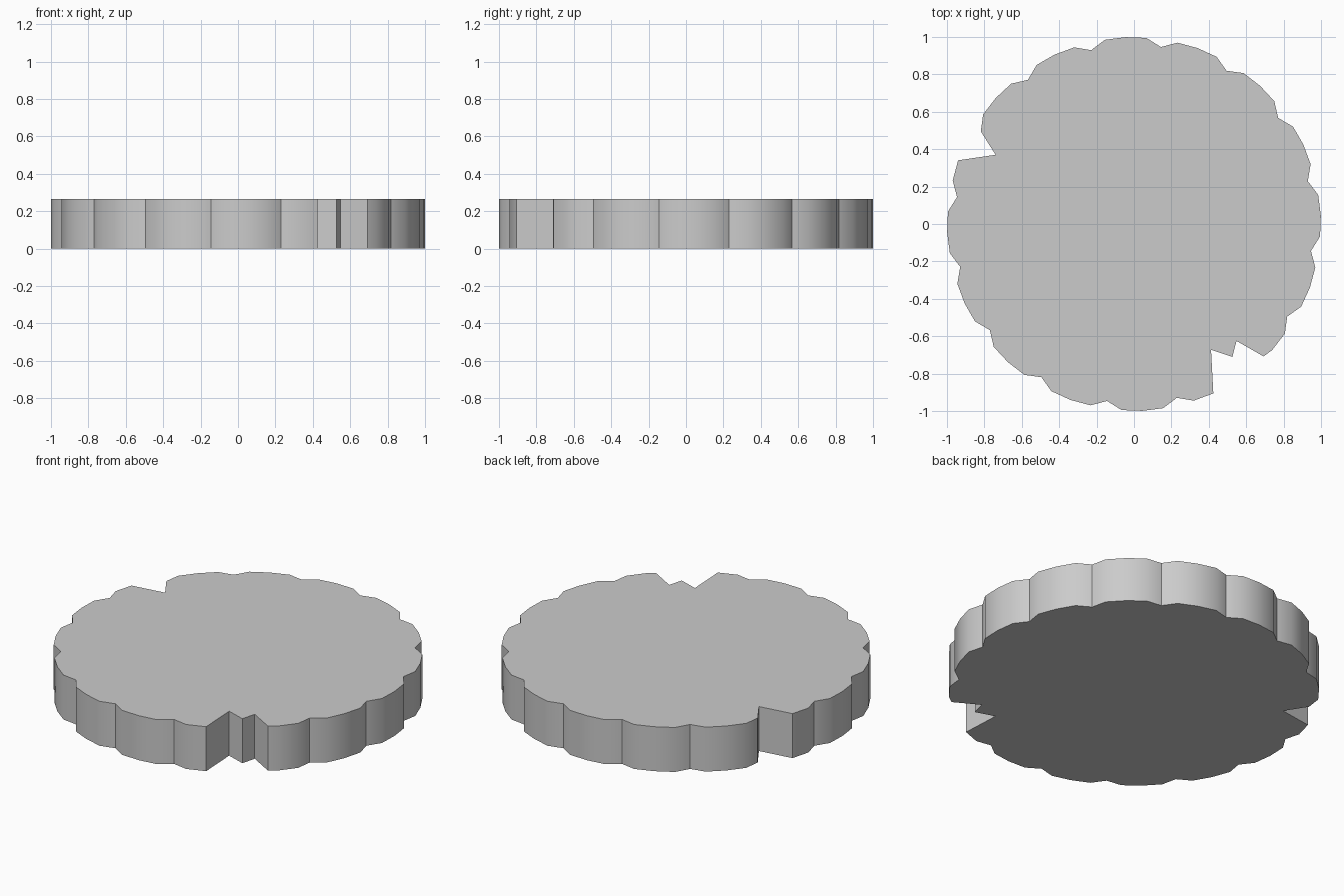
import bpy, bmesh, math

if "Cube" in bpy.data.objects:
    bpy.data.objects.remove(bpy.data.objects["Cube"])

HEIGHT = 0.265
SCALLOPS = 16
STEP = 360 / SCALLOPS
FIRST = 2.6  # angle of the first scallop crest


def polar(radius, degrees):
    a = math.radians(degrees)
    return (radius * math.cos(a), radius * math.sin(a))


# Bites taken from the rim: (start angle, end angle, replacement points)
bites = [
    (150, 159, [(-0.74, 0.37)]),
    (296, 316, [(0.412, -0.672), (0.526, -0.71), (0.548, -0.625), (0.693, -0.708)]),
]

# Scalloped rim: shoulder, crest, shoulder, notch
rim = []
for i in range(SCALLOPS):
    crest = FIRST + i * STEP
    for offset, radius in ((-6.4, 0.997), (0, 1.0), (6.4, 0.997), (11.25, 0.957)):
        angle = crest + offset
        if not any(a < angle % 360 < b for a, b, pts in bites):
            rim.append((angle, polar(radius, angle)))
for start, end, pts in bites:
    for k, p in enumerate(pts):
        rim.append((start + (end - start) * (k + 0.5) / len(pts), p))
rim.sort(key=lambda item: item[0])

# Extrude the outline into a flat disc
bm = bmesh.new()
base = bm.faces.new([bm.verts.new((x, y, 0)) for _, (x, y) in rim])
top = bmesh.ops.extrude_face_region(bm, geom=[base], use_keep_orig=True)
bmesh.ops.translate(bm, vec=(0, 0, HEIGHT),
                    verts=[v for v in top["geom"] if isinstance(v, bmesh.types.BMVert)])
bmesh.ops.recalc_face_normals(bm, faces=bm.faces)

mesh = bpy.data.meshes.new("scalloped_disc")
bm.to_mesh(mesh)
bm.free()
disc = bpy.data.objects.new("scalloped_disc", mesh)
bpy.context.collection.objects.link(disc)

# Smooth scallops, sharp notches and rim
bpy.context.view_layer.objects.active = disc
disc.select_set(True)
bpy.ops.object.shade_smooth_by_angle(angle=math.radians(35))
